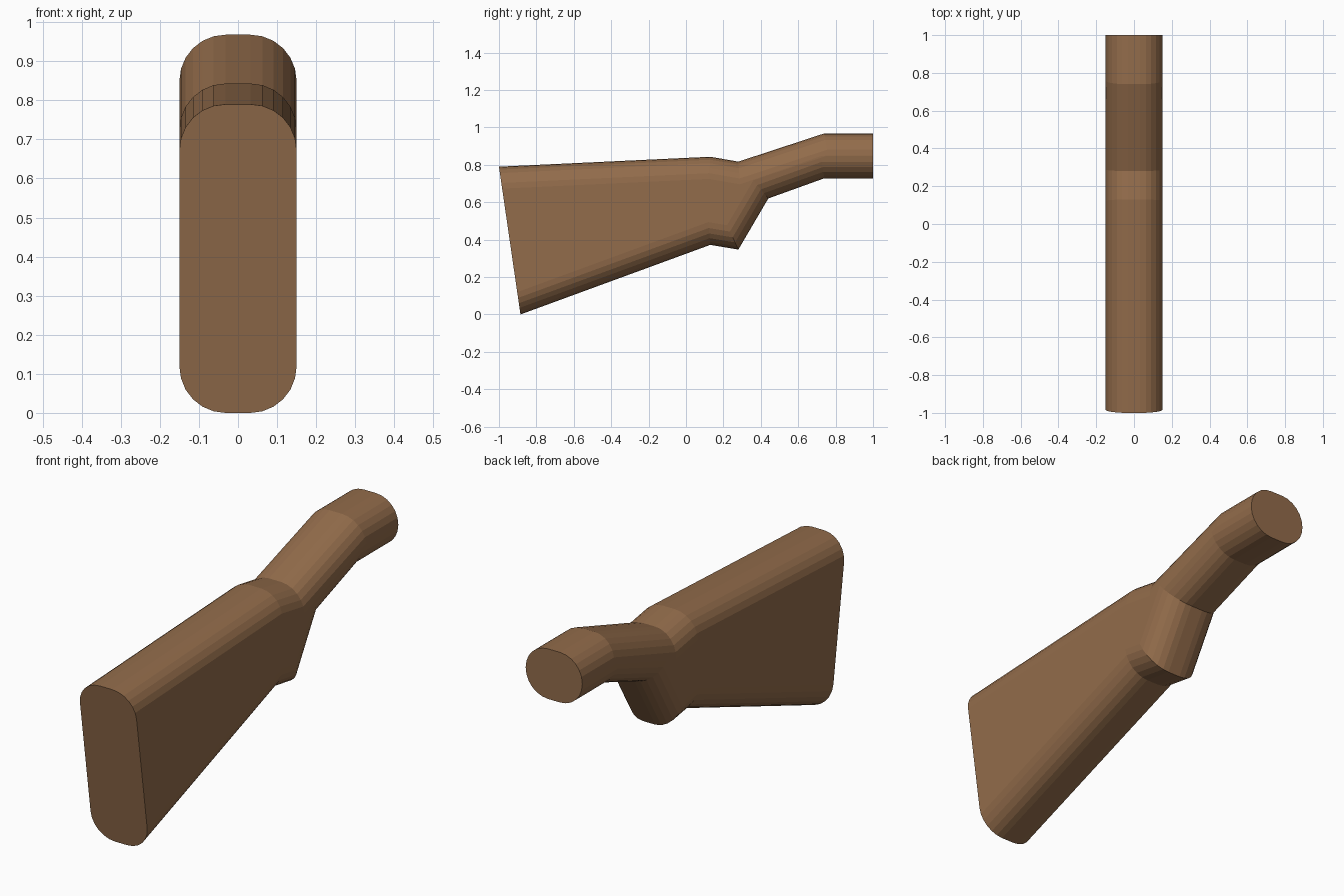
import bpy, bmesh, math
from mathutils import Vector

if "Cube" in bpy.data.objects:
    bpy.data.objects.remove(bpy.data.objects["Cube"])

# Side outline (y, z): underside from butt to front, then top back to butt
outline = [Vector(p) for p in [
    (-0.885, 0.0), (0.13, 0.372), (0.28, 0.347), (0.44, 0.62), (0.74, 0.728), (1.0, 0.728),
    (1.0, 0.968), (0.74, 0.968), (0.28, 0.817), (0.13, 0.843), (-1.0, 0.79)]]
N = len(outline)
FLAT_ENDS = (5, 10)          # front end and butt edges stay square
HALF_WIDTH, RADIUS, SEGMENTS = 0.15, 0.118, 6


def inset(dist):
    """Mitred inset of the outline, leaving the flat ends in place."""
    result = []
    for i in range(N):
        rows = []
        for e in ((i - 1) % N, i):
            d = (outline[(e + 1) % N] - outline[e]).normalized()
            rows.append((-d.y, d.x, 0.0 if e in FLAT_ENDS else dist))
        (a, b, p), (c, d, q) = rows
        det = a * d - b * c
        if abs(det) < 1e-6:
            move = Vector((a * p, b * p))
        else:
            move = Vector(((p * d - b * q) / det, (a * q - p * c) / det))
        result.append(outline[i] + move)
    return result


# Rounded edge layers on one side, mirrored to the other
layers = []
for k in range(SEGMENTS + 1):
    t = math.radians(90 * k / SEGMENTS)
    x = HALF_WIDTH - RADIUS + RADIUS * math.sin(t)
    layers.append((x, inset(RADIUS * (1 - math.cos(t)))))
layers = [(-x, pts) for x, pts in reversed(layers)] + layers

bm = bmesh.new()
rings = [[bm.verts.new((x, p.x, p.y)) for p in pts] for x, pts in layers]
for r0, r1 in zip(rings, rings[1:]):
    for i in range(N):
        if i not in FLAT_ENDS:
            j = (i + 1) % N
            bm.faces.new((r0[i], r0[j], r1[j], r1[i]))

# Flat sides
bm.faces.new(rings[0])
bm.faces.new(rings[-1])
# Butt face and front face
for e in FLAT_ENDS:
    j = (e + 1) % N
    bm.faces.new([r[e] for r in rings] + [r[j] for r in reversed(rings)])
bmesh.ops.recalc_face_normals(bm, faces=bm.faces[:])

mesh = bpy.data.meshes.new("wooden_stock")
bm.to_mesh(mesh)
bm.free()
stock = bpy.data.objects.new("wooden_stock", mesh)
bpy.context.collection.objects.link(stock)

wood = bpy.data.materials.new("brown_wood")
wood.diffuse_color = (0.29, 0.15, 0.07, 1)
wood.use_nodes = True
wood.node_tree.nodes["Principled BSDF"].inputs["Base Color"].default_value = wood.diffuse_color
mesh.materials.append(wood)
